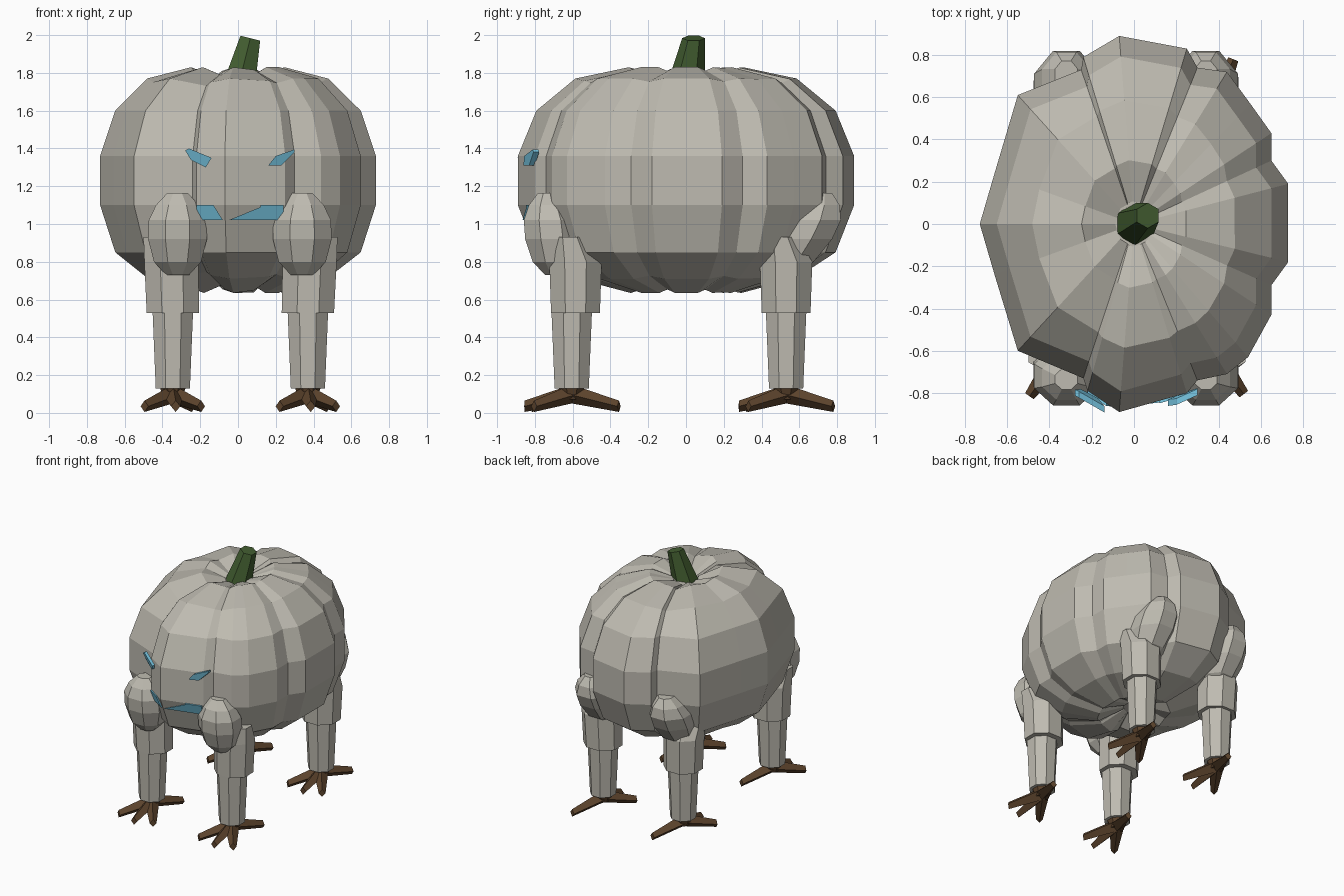
import bpy, bmesh, math
from mathutils import Vector

cube = bpy.data.objects.get("Cube")
if cube:
    bpy.data.objects.remove(cube, do_unlink=True)


def material(name, rgb):
    m = bpy.data.materials.new(name)
    m.use_nodes = True
    m.diffuse_color = (*rgb, 1)
    m.node_tree.nodes["Principled BSDF"].inputs["Base Color"].default_value = (*rgb, 1)
    return m


GRAY = material("pale_gray", (0.52, 0.50, 0.44))
GREEN = material("stem_green", (0.055, 0.11, 0.03))
BROWN = material("claw_brown", (0.11, 0.058, 0.026))
BLUE = material("glow_blue", (0.19, 0.58, 0.78))


def loft(name, rings, mat):
    """Skin a stack of equal-length rings and cap both ends."""
    bm = bmesh.new()
    loops = [[bm.verts.new(p) for p in ring] for ring in rings]
    for a, b in zip(loops, loops[1:]):
        for i in range(len(a)):
            j = (i + 1) % len(a)
            bm.faces.new((a[i], a[j], b[j], b[i]))
    bm.faces.new(loops[0][::-1])
    bm.faces.new(loops[-1])
    bmesh.ops.recalc_face_normals(bm, faces=bm.faces)
    mesh = bpy.data.meshes.new(name)
    bm.to_mesh(mesh)
    bm.free()
    mesh.materials.append(mat)
    ob = bpy.data.objects.new(name, mesh)
    bpy.context.collection.objects.link(ob)
    return ob


def oval(x, y, z, rx, ry, sides=8):
    angles = [math.tau * (i + 0.5) / sides for i in range(sides)]
    return [(x + rx * math.cos(a), y + ry * math.sin(a), z) for a in angles]


# Ribbed body: uneven lobed outline scaled through a squat profile
outline = [(.73, -.18), (.73, .19), (.65, .3), (.65, .43), (.55, .57), (.44, .72),
           (.3, .74), (.25, .83), (-.07, .89), (-.24, .79), (-.25, .73), (-.55, .61),
           (-.66, .24), (-.73, 0), (-.66, -.24), (-.55, -.6), (-.24, -.73), (-.22, -.79),
           (-.07, -.89), (.25, -.8), (.3, -.74), (.44, -.71), (.54, -.63), (.65, -.43),
           (.65, -.29)]
profile = [(.1, .70), (.33, .635), (.65, .71), (.89, .85), (1, 1.1), (1, 1.36),
           (.89, 1.6), (.66, 1.77), (.34, 1.83), (.12, 1.77)]
MID = 1.23


def body_ring(scale, z):
    ring = []
    for x, y in outline:
        # grooves soften into the poles
        lobe = math.hypot(x / .73, y / .89)
        soft = scale / lobe ** .5 if scale < .8 else scale
        dip = min(lobe, 1) ** .6 if scale < .8 else 1
        ring.append((x * soft, y * soft, MID + (z - MID) * dip))
    return ring


loft("pumpkin_body", [body_ring(s, z) for s, z in profile], GRAY)

# Leaning six-sided stem
loft("stem", [oval(.005, 0, 1.74, .1, .1, 6),
              [(x, y, z - .25 * (x - .06)) for x, y, z in oval(.065, .04, 1.985, .06, .06, 6)]],
     GREEN)


# Face plates follow the front of the body
def front_y(x, z):
    front = [(-.3, -.77), (-.22, -.79), (-.07, -.89), (.25, -.8), (.32, -.765)]
    taper = min(1, 1 - .44 * (1.1 - z))
    for (x0, y0), (x1, y1) in zip(front, front[1:]):
        if x <= x1:
            return taper * (y0 + (y1 - y0) * (x - x0) / (x1 - x0))


def face_plate(name, points, lift):
    outer = [(x, front_y(x, z) - lift(x, z), z) for x, z in points]
    loft(name, [outer, [(x, y + .03, z) for x, y, z in outer]], BLUE)


def brow_lift(x, z):
    return .012 + .15 * (.3 - abs(x)) + .25 * (z - 1.3)


def mouth_lift(x, z):
    return .012


face_plate("right_eye", [(-.28, 1.39), (-.26, 1.4), (-.14, 1.35), (-.17, 1.3), (-.25, 1.34)], brow_lift)
face_plate("left_eye", [(.3, 1.395), (.2, 1.36), (.16, 1.31), (.23, 1.31), (.3, 1.38)], brow_lift)
face_plate("mouth_right", [(-.22, 1.1), (-.13, 1.1), (-.08, 1.02), (-.22, 1.02)], mouth_lift)
face_plate("mouth_left", [(-.05, 1.02), (.12, 1.09), (.12, 1.1), (.24, 1.1), (.24, 1.02)], mouth_lift)


# Four-sided toe tapering from the ankle to the ground
def toe(name, ankle, dx, dy):
    root, tip = Vector(ankle), Vector((ankle[0] + dx, ankle[1] + dy, .035))
    side = Vector((-dy, dx, 0)).normalized()
    up = Vector((0, 0, 1))

    def section(c, w, h):
        return [c + side * w, c + up * h, c - side * w, c - up * h]
    loft(name, [section(root, .055, .05), section(tip, .025, .03)], BROWN)


# Legs: shoulder lump, upper sleeve, thin shin and clawed foot
LUMP = [(.73, .4), (.8, .82), (.92, 1.02), (1.02, 1), (1.1, .75), (1.165, .35)]
for side, lx in (("right", -.345), ("left", .37)):
    inward = .025 if lx < 0 else -.03
    for end, ly in (("front", -.605), ("back", .53)):
        tag = f"{end}_{side}_"
        # shoulder lump leaning outward at the top
        if end == "front":
            cy, ry, lean = -.715, .15, -.1
        else:
            cy, ry, lean = .61, .2, .5
        loft(tag + "shoulder", [oval(lx + inward, cy + lean * (z - .97), z, .165 * s, ry * s)
                                for z, s in LUMP], GRAY)
        uy = ly + (.02 if end == "front" else 0)
        flare = lx - inward * .3
        loft(tag + "upper_leg", [oval(lx, uy, .53, .15, .14),
                                 oval(flare, uy, .8, .155, .15),
                                 oval(flare, uy - .03, .93, .16, .1)], GRAY)
        loft(tag + "lower_leg", [oval(lx, ly, .13, .098, .098),
                                 oval(lx, ly, .56, .117, .117)], GRAY)
        # foot with three toes ahead and one behind
        ankle = (lx, ly, .1)
        loft(tag + "ankle", [oval(lx, ly, .07, .05, .05), oval(lx, ly, .15, .08, .08)], BROWN)
        for i, (dx, dy) in enumerate([(-.15, -.21), (.015, -.25), (.15, -.2), (.1, .25)]):
            toe(f"{tag}toe_{i + 1}", ankle, dx, dy)
